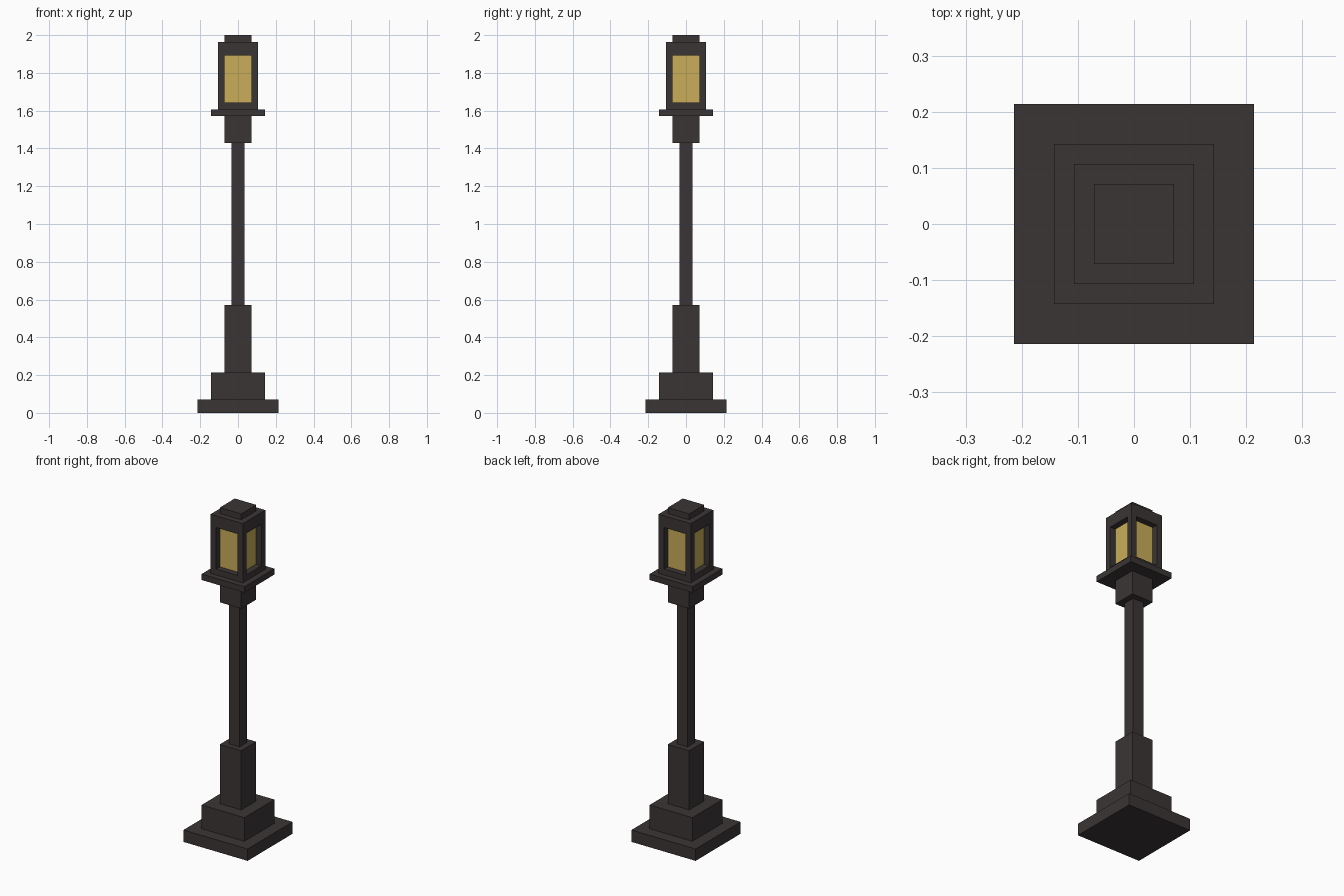
import bpy
import bmesh
from mathutils import Vector

if "Cube" in bpy.data.objects:
    bpy.data.objects.remove(bpy.data.objects["Cube"])

U = 2 / 56  # the model sits on a regular grid: 56 steps tall


def material(name, colour):
    mat = bpy.data.materials.new(name)
    mat.diffuse_color = (*colour, 1)
    mat.use_nodes = True
    mat.node_tree.nodes["Principled BSDF"].inputs["Base Color"].default_value = mat.diffuse_color
    return mat


iron = material("dark_iron", (0.044, 0.036, 0.036))
glass = material("amber_glass", (0.58, 0.42, 0.10))


def box_mesh(half, z0, z1):
    """Square block centred on the post axis, sizes in grid steps."""
    bm = bmesh.new()
    bmesh.ops.create_cube(bm, size=1)
    for v in bm.verts:
        v.co = Vector((v.co.x * 2 * half, v.co.y * 2 * half,
                       z0 + (v.co.z + 0.5) * (z1 - z0))) * U
    return bm


def finish(bm, name, mats):
    mesh = bpy.data.meshes.new(name)
    bm.to_mesh(mesh)
    bm.free()
    for m in mats:
        mesh.materials.append(m)
    obj = bpy.data.objects.new(name, mesh)
    bpy.context.collection.objects.link(obj)
    return obj


# Stacked square blocks: name, half width, bottom, top
for name, half, z0, z1 in [
    ("base_plinth", 6, 0, 2),
    ("base_step", 4, 2, 6),
    ("lower_post", 2, 6, 16),
    ("slim_post", 1, 16, 40),
    ("collar", 2, 40, 44),
    ("lantern_tray", 4, 44, 45),
    ("roof_cap", 2, 55, 56),
]:
    finish(box_mesh(half, z0, z1), name, [iron])

# Lantern: block with a recessed glass window sunk into each side
bm = box_mesh(3, 45, 55)
for axis, pos in [(0, -2), (0, 2), (1, -2), (1, 2), (2, 46), (2, 53)]:
    normal = Vector((0, 0, 0))
    normal[axis] = 1
    bmesh.ops.bisect_plane(bm, geom=bm.verts[:] + bm.edges[:] + bm.faces[:],
                           plane_co=normal * pos * U, plane_no=normal)
bm.normal_update()
windows = []
for f in bm.faces:
    c = f.calc_center_median() / U
    if abs(f.normal.z) < 0.5 and 46 < c.z < 53 and min(abs(c.x), abs(c.y)) < 0.5:
        windows.append(f)
panes = bmesh.ops.extrude_discrete_faces(bm, faces=windows)["faces"]
for f in panes:
    f.normal_update()
    inward = -f.normal.copy() * U
    bmesh.ops.translate(bm, verts=f.verts[:], vec=inward)
    f.material_index = 1
bm.normal_update()
finish(bm, "lantern", [iron, glass])
